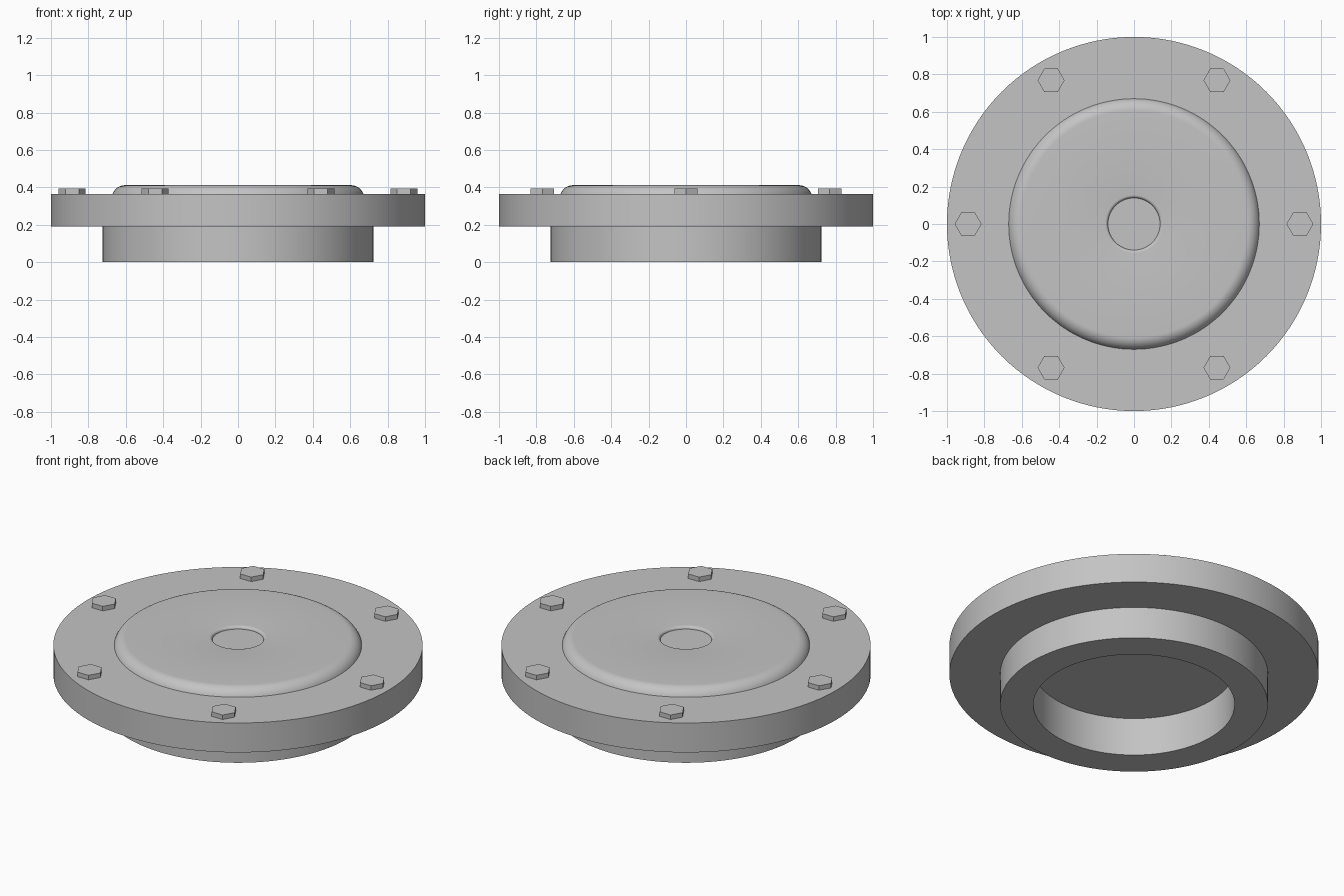
import bpy, bmesh
from math import sin, cos, pi, radians, sqrt
from mathutils import Vector

cube = bpy.data.objects.get("Cube")
if cube:
    bpy.data.objects.remove(cube, do_unlink=True)

# One plain metal grey
grey = bpy.data.materials.new("metal_grey")
grey.use_nodes = True
colour = (0.55, 0.55, 0.55, 1)
grey.diffuse_color = colour
grey.node_tree.nodes["Principled BSDF"].inputs["Base Color"].default_value = colour


def finish(name, bm):
    bmesh.ops.recalc_face_normals(bm, faces=bm.faces)
    mesh = bpy.data.meshes.new(name)
    bm.to_mesh(mesh)
    bm.free()
    mesh.materials.append(grey)
    obj = bpy.data.objects.new(name, mesh)
    bpy.context.collection.objects.link(obj)
    return obj


def arc(cx, cz, r, start, end, steps):
    """Points on a circle in the profile plane, angles in radians."""
    angles = [start + (end - start) * i / steps for i in range(steps + 1)]
    return [(cx + r * cos(a), cz + r * sin(a)) for a in angles]


def lathe(name, profile, segments=128):
    bm = bmesh.new()
    verts = [bm.verts.new((r, 0, z)) for r, z in profile]
    edges = [bm.edges.new(pair) for pair in zip(verts, verts[1:])]
    bmesh.ops.spin(bm, geom=verts + edges, cent=(0, 0, 0), axis=(0, 0, 1),
                   angle=2 * pi, steps=segments, use_duplicate=False)
    bmesh.ops.remove_doubles(bm, verts=bm.verts, dist=1e-5)
    return finish(name, bm)


# Heights of the stacked steps
FLANGE_BOTTOM, FLANGE_TOP, COVER_TOP = 0.19, 0.366, 0.412
BORE_TOP, DIMPLE_FLOOR = 0.228, 0.396

# Raised cover edge: a rounded shoulder that stops at the flange face
shoulder = 0.07
centre_z = COVER_TOP - shoulder
cut = (FLANGE_TOP - centre_z) / shoulder
cover_r = 0.67 - shoulder * sqrt(1 - cut * cut)
start = pi / 2 - Vector((cut, sqrt(1 - cut * cut))).angle(Vector((1, 0)))
dimple_edge = COVER_TOP - DIMPLE_FLOOR

# Flange body with spigot, blind bore below, cover and dimple above
profile = [(0, BORE_TOP), (0.545, BORE_TOP), (0.545, 0), (0.725, 0),
           (0.725, FLANGE_BOTTOM), (1, FLANGE_BOTTOM), (1, FLANGE_TOP)]
profile += arc(cover_r, centre_z, shoulder, start, pi / 2, 10)
profile += arc(0.139 + dimple_edge, DIMPLE_FLOOR, dimple_edge, pi / 2, pi, 6)
profile.append((0, DIMPLE_FLOOR))
flange = lathe("flange_body", profile)

bpy.ops.object.select_all(action='DESELECT')
flange.select_set(True)
bpy.context.view_layer.objects.active = flange
bpy.ops.object.shade_smooth_by_angle(angle=radians(30))

# Six hexagonal bolt heads around the rim
for i in range(6):
    a = i * pi / 3
    bm = bmesh.new()
    ring = [bm.verts.new((0.887 * cos(a) + 0.072 * cos(k * pi / 3),
                          0.887 * sin(a) + 0.072 * sin(k * pi / 3),
                          FLANGE_TOP - 0.01)) for k in range(6)]
    base = bm.faces.new(ring)
    top = bmesh.ops.extrude_face_region(bm, geom=[base], use_keep_orig=True)["geom"]
    lifted = [v for v in top if isinstance(v, bmesh.types.BMVert)]
    bmesh.ops.translate(bm, verts=lifted, vec=(0, 0, 0.037))
    finish(f"bolt_head_{i + 1}", bm)
